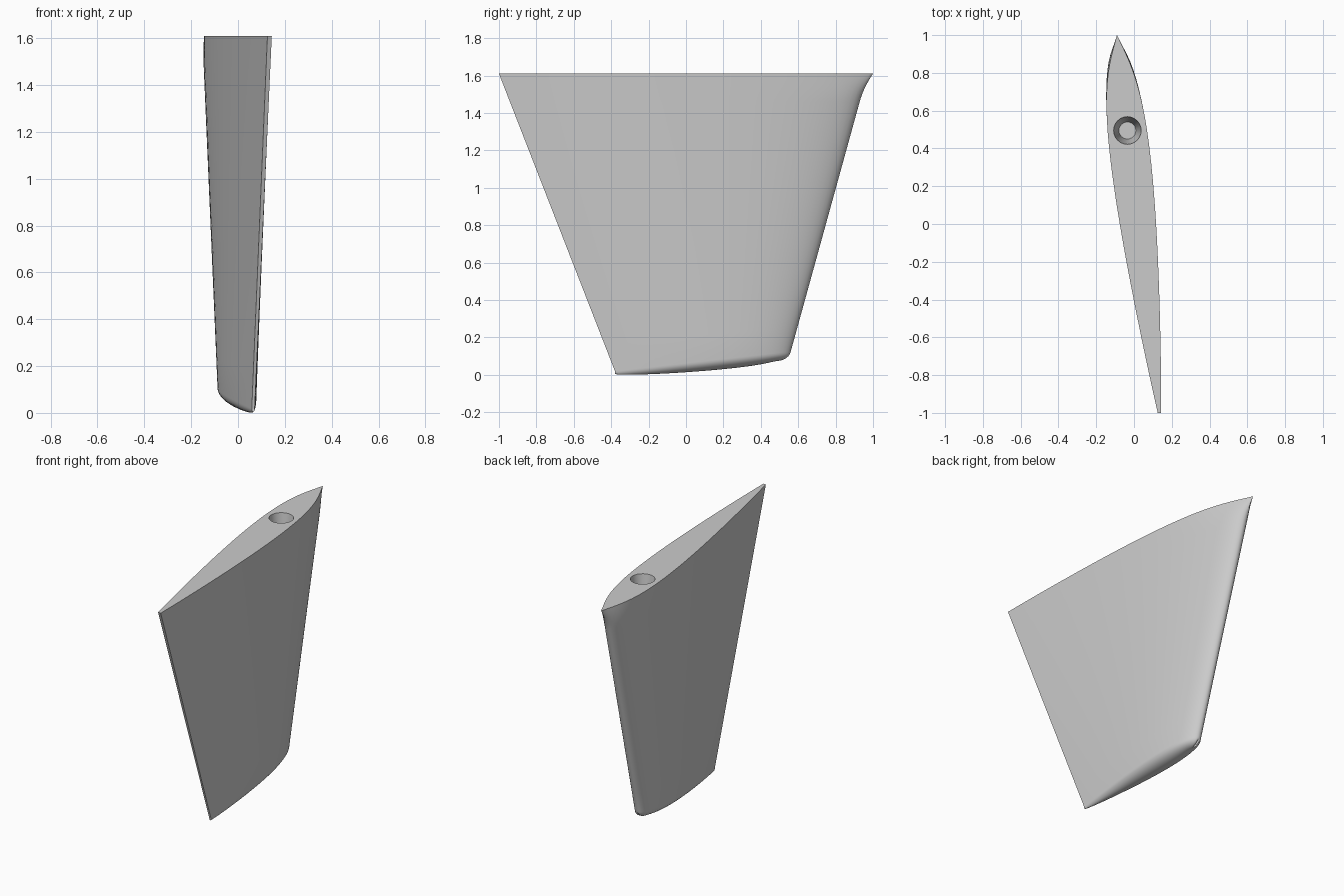
import bpy
import bmesh
import math

cube = bpy.data.objects.get("Cube")
if cube:
    bpy.data.objects.remove(cube, do_unlink=True)

TOP = 1.61
STATIONS = 36


def lerp(a, b, t):
    return a + (b - a) * t


def half_width(v):
    """Half thickness of the foil section; v runs from nose 0 to tail 1."""
    w = 0.2969 * math.sqrt(v) - 0.126 * v - 0.3516 * v**2 + 0.2843 * v**3 - 0.1015 * v**4
    return 1.075 * w + 0.007 * v**4


def section_point(v, side, t, flare=0.0, a=0.0):
    """Point on the fin: t goes from root to tip, a rounds the tip under."""
    half = half_width(v)
    pinch = 1 - 0.85 * flare * math.exp(-v / 0.06)
    w = half * lerp(1, 0.66, t) * pinch * math.cos(a)
    x = lerp(lerp(-0.09, 0.135, v), lerp(-0.04, 0.065, v), t) + side * w
    y = lerp(lerp(0.97, -1, v), lerp(0.56, -0.38, v), t)
    y += 0.03 * flare * (1 - v) ** 8
    y -= 0.06 * (1 - math.cos(a)) * (1 - v) ** 8
    drop = 0.055 * math.sqrt(half / 0.1075) + 0.025 * (1 - v) ** 30
    z = lerp(TOP, lerp(0.125, 0.02, v), t) - drop * math.sin(a)
    return x, y, z


# Stations run along one side of the section and back along the other
steps = [0.5 - 0.5 * math.cos(math.pi * i / STATIONS) for i in range(STATIONS + 1)]
outline = [(v, 1) for v in steps] + [(v, -1) for v in reversed(steps[1:])]

# Flared root, straight taper, rounded tip
rings = [(i / 80, (1 - i / 8) ** 2, 0) for i in range(8)]
rings += [(lerp(0.1, 1, i / 10), 0, 0) for i in range(11)]
rings += [(1, 0, math.pi / 2 * i / 8) for i in range(1, 9)]

bm = bmesh.new()
loops = [[bm.verts.new(section_point(v, s, *ring)) for v, s in outline] for ring in rings]
count = len(outline)
for upper, lower in zip(loops, loops[1:]):
    for i in range(count):
        j = (i + 1) % count
        bm.faces.new((upper[i], upper[j], lower[j], lower[i]))
bm.faces.new(loops[0])
bmesh.ops.remove_doubles(bm, verts=bm.verts, dist=0.0002)
bmesh.ops.recalc_face_normals(bm, faces=bm.faces)
mesh = bpy.data.meshes.new("fin_blade")
bm.to_mesh(mesh)
bm.free()
fin = bpy.data.objects.new("fin_blade", mesh)
bpy.context.collection.objects.link(fin)

grey = bpy.data.materials.new("plain_grey")
grey.use_nodes = True
color = (0.6, 0.6, 0.6, 1)
grey.diffuse_color = color
grey.node_tree.nodes["Principled BSDF"].inputs["Base Color"].default_value = color
mesh.materials.append(grey)

# Tapered mounting socket in the root
depth = 0.25
bpy.ops.mesh.primitive_cone_add(vertices=24, radius1=0.045, radius2=0.0742, depth=depth + 0.01,
                                location=(-0.035, 0.495, TOP - depth / 2 + 0.005))
cutter = bpy.context.object
cutter.name = "socket_cutter"
cutter.hide_render = True
cutter.data.materials.append(grey)
cut = fin.modifiers.new("socket", "BOOLEAN")
cut.operation = "DIFFERENCE"
cut.solver = "EXACT"
cut.object = cutter

bpy.ops.object.select_all(action="DESELECT")
fin.select_set(True)
bpy.context.view_layer.objects.active = fin
bpy.ops.object.modifier_apply(modifier=cut.name)
bpy.data.objects.remove(cutter, do_unlink=True)
bpy.ops.object.shade_smooth_by_angle(angle=math.radians(35))
